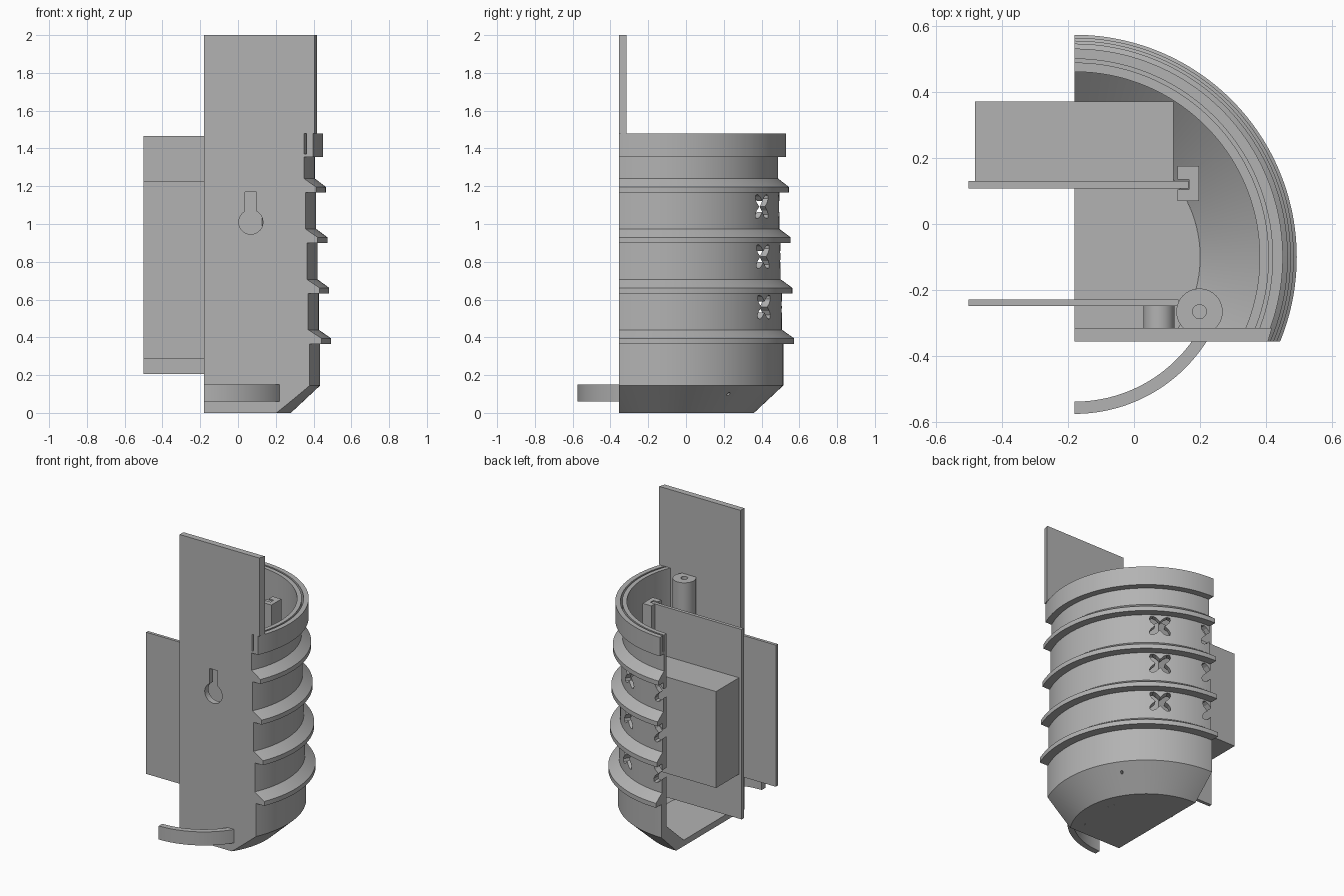
import bpy, bmesh, math
from mathutils import Vector, Matrix

cube = bpy.data.objects.get("Cube")
if cube:
    bpy.data.objects.remove(cube)

CX, CY = -0.18, -0.10      # axis of the round housing
FRONT = -0.355             # flat front plane
TOP = 1.48

grey = bpy.data.materials.new("plain grey")
grey.use_nodes = True
grey.diffuse_color = (0.45, 0.45, 0.45, 1)
grey.node_tree.nodes["Principled BSDF"].inputs["Base Color"].default_value = grey.diffuse_color


def finish(name, bm, smooth=False):
    bmesh.ops.recalc_face_normals(bm, faces=bm.faces)
    mesh = bpy.data.meshes.new(name)
    bm.to_mesh(mesh)
    bm.free()
    mesh.materials.append(grey)
    ob = bpy.data.objects.new(name, mesh)
    bpy.context.collection.objects.link(ob)
    if smooth:
        smooth_object(ob)
    return ob


def smooth_object(ob):
    bpy.ops.object.select_all(action='DESELECT')
    ob.select_set(True)
    bpy.context.view_layer.objects.active = ob
    bpy.ops.object.shade_smooth_by_angle(angle=math.radians(25))


def prism(name, outline, offset, smooth=False, matrix=None):
    """Extrude a closed 3D outline along an offset."""
    bm = bmesh.new()
    face = bm.faces.new([bm.verts.new(p) for p in outline])
    geo = bmesh.ops.extrude_face_region(bm, geom=[face])["geom"]
    moved = [g for g in geo if isinstance(g, bmesh.types.BMVert)]
    bmesh.ops.translate(bm, verts=moved, vec=offset)
    if matrix:
        bmesh.ops.transform(bm, matrix=matrix, verts=bm.verts)
    return finish(name, bm, smooth)


def box(name, x0, x1, y0, y1, z0, z1):
    return prism(name, [(x0, y0, z0), (x1, y0, z0), (x1, y1, z0), (x0, y1, z0)], (0, 0, z1 - z0))


def arc(r, start, end, n):
    return [(CX + r * math.cos(a), CY + r * math.sin(a))
            for a in (start + (end - start) * i / n for i in range(n + 1))]


def sweep(name, profile, start, end, steps, trim=False):
    """Revolve a closed (radius, z) profile about the housing axis."""
    bm = bmesh.new()
    a0, a1 = math.radians(start), math.radians(end)
    c, s = math.cos(a0), math.sin(a0)
    face = bm.faces.new([bm.verts.new((CX + r * c, CY + r * s, z)) for r, z in profile])
    cap = face.copy()
    spin = bmesh.ops.spin(bm, geom=[face], cent=(CX, CY, 0), axis=(0, 0, 1),
                          angle=a1 - a0, steps=steps, use_duplicate=False)
    bmesh.ops.remove_doubles(bm, verts=bm.verts, dist=1e-5)
    if trim:
        cut = bmesh.ops.bisect_plane(bm, geom=bm.verts[:] + bm.edges[:] + bm.faces[:],
                                     plane_co=(0, FRONT, 0), plane_no=(0, -1, 0), clear_outer=True)
    rim = [e for e in bm.edges if e.is_boundary]
    if rim:
        bmesh.ops.holes_fill(bm, edges=rim, sides=0)
    return finish(name, bm, True)


def subtract(ob, cutters):
    for cutter in cutters:
        mod = ob.modifiers.new("cut", 'BOOLEAN')
        mod.operation, mod.solver, mod.object = 'DIFFERENCE', 'EXACT', cutter
    bpy.context.view_layer.update()
    graph = bpy.context.evaluated_depsgraph_get()
    mesh = bpy.data.meshes.new_from_object(ob.evaluated_get(graph))
    ob.modifiers.clear()
    ob.data = mesh
    for cutter in cutters:
        bpy.data.objects.remove(cutter)


# Housing wall: sloped foot, four drip rings, slotted collar
profile = [(0.38, 0), (0.46, 0), (0.615, 0.145)]
for i in range(4):
    z, wall, ring = 0.365 + 0.267 * i, 0.615 - 0.007 * i, 0.672 - 0.009 * i
    profile += [(wall, z), (ring, z), (ring, z + 0.03), (wall - 0.007, z + 0.075)]
profile += [(0.587, 1.355), (0.63, 1.355), (0.63, TOP), (0.599, TOP), (0.599, 1.37),
            (0.588, 1.37), (0.588, TOP), (0.56, TOP), (0.56, 0.2), (0.38, 0.04)]
housing = sweep("housing_wall", profile, -75, 90, 110, trim=True)

# Four-lobed vents and a small drain hole
cutters = []
for angle in (58, 90):
    for z in (0.56, 0.827, 1.092):
        star = []
        for k in range(32):
            a = math.tau * k / 32
            r = 0.057 - 0.028 * math.cos(4 * a)
            star.append((0.5, r * math.cos(a), r * math.sin(a)))
        place = Matrix.Translation((CX, CY, z)) @ Matrix.Rotation(math.radians(angle), 4, 'Z')
        cutters.append(prism("vent_cutter", star, (0.25, 0, 0), matrix=place))
drain = [(0.4, 0.008 * math.cos(math.tau * k / 12), 0.008 * math.sin(math.tau * k / 12))
         for k in range(12)]
place = Matrix.Translation((CX, CY, 0.1)) @ Matrix.Rotation(math.radians(35), 4, 'Z')
cutters.append(prism("drain_cutter", drain, (0.3, 0, 0), matrix=place))
subtract(housing, cutters)
smooth_object(housing)

# Floor
start = math.asin((FRONT - CY) / 0.38)
floor = [(x, y, 0) for x, y in arc(0.38, start, math.pi / 2, 40)] + [(CX, FRONT, 0)]
prism("floor", floor, (0, 0, 0.04))

# Front plate with a keyhole
outline = [(CX, 0), (0.15, 0), (0.335, 0.17), (0.335, TOP), (0.405, TOP), (0.405, 2), (CX, 2)]
plate = prism("mounting_plate", [(x, FRONT, z) for x, z in outline], (0, 0.04, 0))
for v in plate.data.vertices:      # angled edge of the upper plate
    if v.co.x > 0.4 and v.co.y > FRONT + 0.01:
        v.co.x += 0.012
hole = []
for k in range(33):
    a = math.radians(118 + 304 * k / 32)
    hole.append((0.068 + 0.064 * math.cos(a), FRONT - 0.05, 1.01 + 0.064 * math.sin(a)))
hole += [(0.098, FRONT - 0.05, 1.17), (0.038, FRONT - 0.05, 1.17)]
subtract(plate, [prism("keyhole_cutter", hole, (0, 0.13, 0))])

# Curved hook below the plate
sweep("curved_hook", [(0.437, 0.06), (0.474, 0.06), (0.474, 0.15), (0.437, 0.15)], -90, -31, 40)

# Circuit boards and the block they carry
box("rear_board", -0.5, 0.165, 0.108, 0.13, 0.205, 1.465)
box("front_board", -0.5, 0.135, -0.248, -0.228, 0.285, 1.225)
box("battery_block", -0.48, 0.12, 0.13, 0.37, 0.5, 1.14)

# Slotted post that holds the rear board
slot = [(0.132, 0.07), (0.196, 0.07), (0.196, 0.175), (0.132, 0.175),
        (0.132, 0.135), (0.167, 0.135), (0.167, 0.104), (0.132, 0.104)]
prism("slotted_post", [(x, y, 0.02) for x, y in slot], (0, 0, TOP - 0.03))


def disc(r, x, y, z, axis):
    pts = []
    for k in range(40):
        u, v = r * math.cos(math.tau * k / 40), r * math.sin(math.tau * k / 40)
        pts.append((x + u, y + v, z) if axis == 'Z' else (x + u, y, z + v))
    return pts


# Round screw post with a bore, and a small round spacer
post = prism("screw_post", disc(0.07, 0.198, -0.265, 0.03, 'Z'), (0, 0, TOP - 0.04))
subtract(post, [prism("bore_cutter", disc(0.021, 0.198, -0.265, 1.1, 'Z'), (0, 0, 0.6))])
smooth_object(post)
prism("round_spacer", disc(0.047, 0.075, -0.317, 0.75, 'Y'), (0, 0.07, 0), smooth=True)
